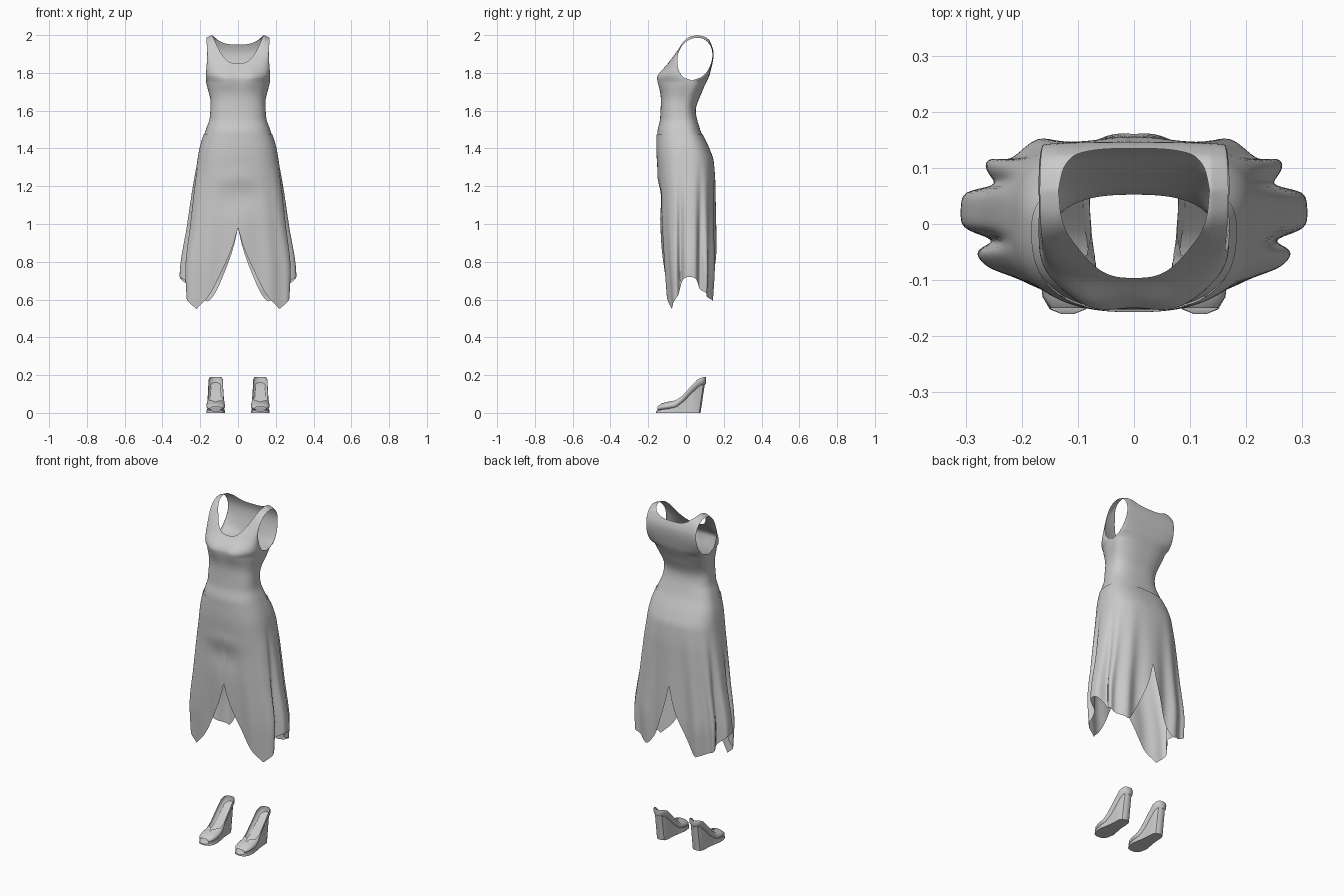
import bpy, bmesh, math

if "Cube" in bpy.data.objects:
    bpy.data.objects.remove(bpy.data.objects["Cube"])

grey = bpy.data.materials.new("soft_grey")
grey.use_nodes = True
COLOR = (0.6, 0.6, 0.6, 1)
grey.diffuse_color = COLOR
grey.node_tree.nodes["Principled BSDF"].inputs["Base Color"].default_value = COLOR


def curve(points, x):
    """Smooth monotone interpolation through sorted (x, value) points."""
    if x <= points[0][0]:
        return points[0][1]
    if x >= points[-1][0]:
        return points[-1][1]
    slopes = [(b[1] - a[1]) / (b[0] - a[0]) for a, b in zip(points, points[1:])]
    tangents = [slopes[0]]
    for m, n in zip(slopes, slopes[1:]):
        tangents.append(2 * m * n / (m + n) if m * n > 0 else 0)
    tangents.append(slopes[-1])
    i = max(k for k, p in enumerate(points) if p[0] <= x)
    (x0, y0), (x1, y1) = points[i], points[i + 1]
    h = x1 - x0
    t = (x - x0) / h
    return ((1 + 2 * t) * (1 - t) ** 2 * y0 + t * (1 - t) ** 2 * h * tangents[i]
            + t * t * (3 - 2 * t) * y1 + t * t * (t - 1) * h * tangents[i + 1])


def add_grid(bm, rows, closed=False):
    """Skin a list of equally long point rows with quads."""
    verts = [[bm.verts.new(p) for p in row] for row in rows]
    n = len(rows[0])
    for a, b in zip(verts, verts[1:]):
        for j in range(n if closed else n - 1):
            k = (j + 1) % n
            bm.faces.new((a[j], a[k], b[k], b[j]))
    return verts


def finish(bm, name, angle):
    bmesh.ops.remove_doubles(bm, verts=bm.verts, dist=0.0003)
    bmesh.ops.recalc_face_normals(bm, faces=bm.faces)
    mesh = bpy.data.meshes.new(name)
    bm.to_mesh(mesh)
    bm.free()
    mesh.materials.append(grey)
    obj = bpy.data.objects.new(name, mesh)
    bpy.context.collection.objects.link(obj)
    bpy.ops.object.select_all(action="DESELECT")
    obj.select_set(True)
    bpy.context.view_layer.objects.active = obj
    bpy.ops.object.shade_smooth_by_angle(angle=math.radians(angle))


# Body profiles by height: half width, front depth, back depth, side seam
WIDTH = [(0.55, 0.305), (0.72, 0.305), (1, 0.265), (1.2, 0.235), (1.3, 0.217), (1.4, 0.2),
         (1.5, 0.17), (1.56, 0.15), (1.64, 0.145), (1.77, 0.17), (1.9, 0.163), (2, 0.168)]
FRONT = [(0.55, -0.098), (0.8, -0.118), (1, -0.13), (1.2, -0.138), (1.4, -0.153),
         (1.48, -0.152), (1.56, -0.137), (1.66, -0.133), (1.77, -0.142), (1.85, -0.095),
         (1.92, -0.045), (1.97, -0.01), (1.99, 0.018), (2, 0.06)]
BACK = [(0.55, 0.135), (0.8, 0.15), (1.2, 0.15), (1.33, 0.143), (1.4, 0.12), (1.5, 0.075),
        (1.6, 0.052), (1.7, 0.085), (1.8, 0.128), (1.9, 0.146), (1.97, 0.126),
        (1.99, 0.102), (2, 0.06)]
SEAM = [(0.55, 0.02), (1.4, 0), (1.6, -0.03), (1.76, 0.03), (2, 0.06)]
ARM, WAIST, ROUND = 1.76, 1.465, 0.78
FRONT_HEM = [(0, 0.98), (0.1, 0.88), (0.25, 0.77), (0.5, 0.62), (0.68, 0.56), (0.71, 0.55),
             (0.75, 0.56), (0.93, 0.62), (1, 0.72)]
BACK_HEM = [(0, 0.98), (0.08, 0.88), (0.2, 0.77), (0.4, 0.63), (0.49, 0.595), (0.52, 0.59),
            (0.56, 0.595), (0.75, 0.62), (0.93, 0.65), (1, 0.72)]
SIDES = {"front": FRONT, "back": BACK}
COLUMNS = 96


def bump(x, z, cx, cz, rx, rz):
    return math.exp(-((x - cx) / rx) ** 2 - ((z - cz) / rz) ** 2)


def body_point(side, phi, z, grow=0.0):
    s = math.copysign(abs(math.sin(phi)) ** ROUND, phi)
    c = max(0.0, math.cos(phi)) ** ROUND
    edge = curve(SEAM, z)
    sign = -1 if side == "front" else 1
    if z > ARM:  # armhole opening
        edge += sign * 0.092 * math.sqrt(max(0, 1 - ((z - 1.88) / 0.12) ** 2))
    x = s * (curve(WIDTH, z) + grow)
    y = edge + (curve(SIDES[side], z) + sign * grow - edge) * c
    if side == "front":  # bust and belly shaping
        y -= 0.015 * c * (bump(x, z, 0.07, 1.77, 0.06, 0.055) + bump(x, z, -0.07, 1.77, 0.06, 0.055))
        y -= 0.006 * c * bump(x, z, 0, 1.24, 0.12, 0.045)
        y += 0.01 * c * bump(x, z, 0, 1.14, 0.09, 0.07)
    if z < 1.35:  # folds deepen towards the hem
        depth = min(1, (1.35 - z) / 0.6) ** 1.3
        valleys = math.exp(-((y + 0.03) / 0.017) ** 2) + math.exp(-((y - 0.078) / 0.017) ** 2)
        x -= 0.05 * depth * valleys * abs(s) ** 3 * math.copysign(1, s)
        y += sign * 0.012 * depth * math.cos(abs(phi) * 13) * c * (1 if side == "back" else 0.35)
    # sloping shoulders
    drop = max(0, (abs(s) - 0.82) / 0.18) * max(0, (z - 1.9) / 0.1)
    return (x, y, z - 0.014 * drop)


def panel(bm, side, bottom, top, steps, grow=0.0, ease=False):
    rows = []
    for i in range(steps + 1):
        v = i / steps
        v = math.sin(v * math.pi / 2) if ease else v
        row = []
        for j in range(COLUMNS + 1):
            phi = math.pi * (j / COLUMNS - 0.5)
            s = abs(math.sin(phi)) ** ROUND
            z0, z1 = bottom(s), top(s)
            row.append(body_point(side, phi, z0 + (z1 - z0) * v, grow))
        rows.append(row)
    add_grid(bm, rows)


# Bodice with scooped neck, shoulder straps and armholes
bm = bmesh.new()
for side, low, power in (("front", 1.85, 2.7), ("back", 1.95, 3.2)):
    panel(bm, side, lambda s: WAIST - 0.01, lambda s: ARM, 20)
    panel(bm, side, lambda s: ARM, lambda s: low + (2 - low) * min(1, s / 0.8) ** power, 24, ease=True)
finish(bm, "bodice", 80)

# Skirt with centre slits and pointed hem
bm = bmesh.new()
for side, hem in (("front", FRONT_HEM), ("back", BACK_HEM)):
    panel(bm, side, lambda s: curve(hem, s), lambda s: WAIST + 0.01, 44, grow=0.004)
finish(bm, "skirt", 80)


# Shoe upper sections: y, bottom, top, half width, wrap angle
UPPER = [(-0.15, 0.012, 0.034, 0.03, 180), (-0.13, 0.011, 0.05, 0.044, 180),
         (-0.1, 0.012, 0.058, 0.05, 180), (-0.07, 0.014, 0.064, 0.05, 172),
         (-0.055, 0.018, 0.074, 0.048, 135), (-0.02, 0.042, 0.115, 0.043, 108),
         (0.02, 0.083, 0.165, 0.04, 104), (0.06, 0.122, 0.205, 0.039, 108),
         (0.085, 0.138, 0.209, 0.036, 114), (0.097, 0.147, 0.206, 0.028, 118),
         (0.103, 0.152, 0.204, 0.016, 120), (0.106, 0.156, 0.2, 0.0001, 122)]
# Wedge sections: bottom y, top y, top z, half width
WEDGE = [(-0.16, -0.16, 0.008, 0.012), (-0.152, -0.152, 0.013, 0.032), (-0.13, -0.13, 0.017, 0.045),
         (-0.09, -0.09, 0.022, 0.05), (-0.05, -0.05, 0.032, 0.043), (-0.01, -0.01, 0.063, 0.036),
         (0.025, 0.03, 0.104, 0.034), (0.055, 0.07, 0.141, 0.032), (0.07, 0.092, 0.154, 0.024),
         (0.077, 0.101, 0.162, 0.008)]


def build_shoe(prefix, cx):
    bm = bmesh.new()
    rows = []
    for y, low, high, half, wrap in UPPER:
        mid, tall = (low + high) / 2, (high - low) / 2
        angles = [math.radians(wrap) * (k / 14 - 1) for k in range(29)]
        rows.append([(cx + half * math.sin(a), y, mid - tall * math.cos(a)) for a in angles])
    add_grid(bm, rows)
    finish(bm, prefix + "_shoe_upper", 60)
    bm = bmesh.new()
    rows = [[(cx - w, yb, 0), (cx + w, yb, 0), (cx + w * 0.92, yt, z), (cx - w * 0.92, yt, z)]
            for yb, yt, z, w in WEDGE]
    verts = add_grid(bm, rows, closed=True)
    bm.faces.new(verts[0])
    bm.faces.new(verts[-1])
    finish(bm, prefix + "_shoe_wedge", 40)


for prefix, cx in (("left", 0.118), ("right", -0.118)):
    build_shoe(prefix, cx)
